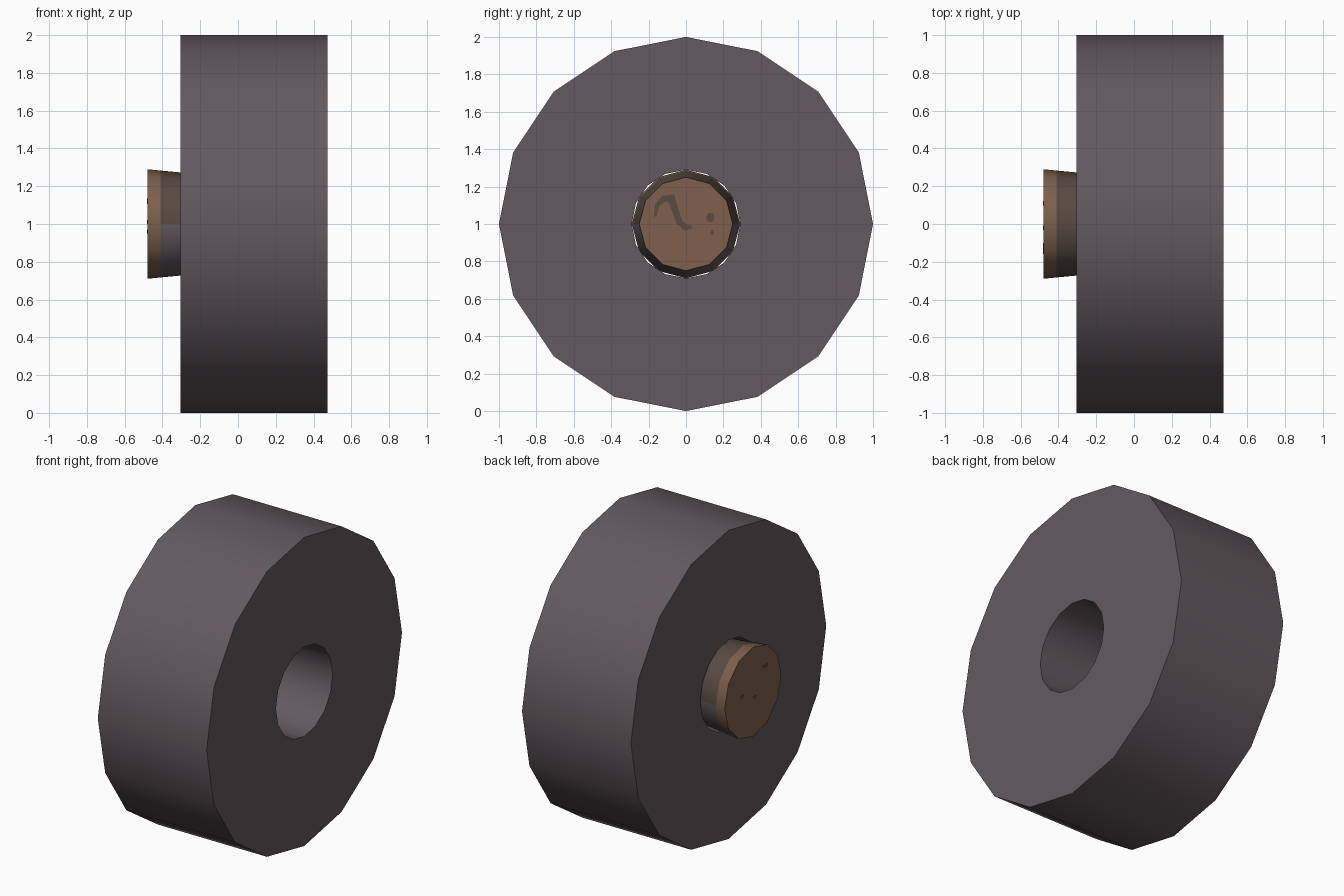
import bpy, bmesh, math
from mathutils import Vector

if "Cube" in bpy.data.objects:
    bpy.data.objects.remove(bpy.data.objects["Cube"])


def material(name, rgb):
    m = bpy.data.materials.new(name)
    m.diffuse_color = (*rgb, 1)
    m.use_nodes = True
    m.node_tree.nodes["Principled BSDF"].inputs["Base Color"].default_value = m.diffuse_color
    return m


GREY = material("charcoal grey", (0.125, 0.102, 0.115))
BROWN = material("worn brown", (0.210, 0.118, 0.073))
DARK = material("dark brown", (0.100, 0.070, 0.055))


def finish(bm, name, mats, angle=None):
    me = bpy.data.meshes.new(name)
    bm.to_mesh(me)
    bm.free()
    for m in mats:
        me.materials.append(m)
    ob = bpy.data.objects.new(name, me)
    bpy.context.collection.objects.link(ob)
    if angle:
        bpy.ops.object.select_all(action='DESELECT')
        ob.select_set(True)
        bpy.context.view_layer.objects.active = ob
        bpy.ops.object.shade_smooth_by_angle(angle=math.radians(angle))
    return ob


def ring(bm, x, r, n):
    return [bm.verts.new((x, r * math.cos(2 * math.pi * i / n),
                          1 + r * math.sin(2 * math.pi * i / n))) for i in range(n)]


def bridge(bm, a, b):
    n = len(a)
    return [bm.faces.new((a[i], a[(i + 1) % n], b[(i + 1) % n], b[i])) for i in range(n)]


# Wheel: 16-sided ring with a through hole
bm = bmesh.new()
profile = [(-0.305, 1.0), (0.475, 1.0), (0.475, 0.29), (-0.305, 0.29)]
rings = [ring(bm, x, r, 16) for x, r in profile]
for i in range(4):
    bridge(bm, rings[i], rings[(i + 1) % 4])
bmesh.ops.recalc_face_normals(bm, faces=bm.faces)
finish(bm, "wheel", [GREY], 35)

# Axle plug: tapered 12-sided pin, worn brown at its outer end
bm = bmesh.new()
rings = [ring(bm, x, r, 12) for x, r in
         [(-0.48, 0.29), (-0.41, 0.283), (-0.305, 0.273), (-0.08, 0.25)]]
for i in range(3):
    for f in bridge(bm, rings[i], rings[i + 1]):
        low = f.calc_center_median().z < 0.98
        f.material_index = 0 if i == 0 else (2 if low else 1)
bm.faces.new(rings[0])
bm.faces.new(rings[-1])
bmesh.ops.recalc_face_normals(bm, faces=bm.faces)
finish(bm, "axle_plug", [BROWN, DARK, GREY], 40)


# Worn spots: thin plates on the plug's end caps
def spot(bm, x, y, z, ry, rz):
    bmesh.ops.create_cone(bm, cap_ends=True, segments=8, radius1=1, radius2=1, depth=1)
    bm.verts.ensure_lookup_table()
    for v in bm.verts[-16:]:
        v.co = Vector((x + v.co.z * 0.004, y + v.co.x * ry, z + v.co.y * rz))


bm = bmesh.new()
spot(bm, -0.08, 0.13, 1.035, 0.022, 0.026)
spot(bm, -0.08, 0.14, 0.955, 0.008, 0.015)
spot(bm, -0.48, -0.13, 1.12, 0.03, 0.014)
spot(bm, -0.48, 0.11, 1.01, 0.012, 0.01)
spot(bm, -0.48, -0.02, 0.96, 0.012, 0.01)

# Worn streak: winding strip on the inner cap (y, z, half width)
path = [(-0.165, 1.04, 0.008), (-0.155, 1.10, 0.012), (-0.12, 1.135, 0.018),
        (-0.08, 1.14, 0.025), (-0.06, 1.08, 0.018), (-0.035, 1.01, 0.018),
        (0.0, 0.98, 0.016), (0.03, 0.985, 0.01)]
sides = []
for i, (y, z, w) in enumerate(path):
    p, q = path[max(i - 1, 0)], path[min(i + 1, len(path) - 1)]
    d = Vector((q[0] - p[0], q[1] - p[1])).normalized() * w
    sides.append([bm.verts.new((-0.078, y + s * d.y, z - s * d.x)) for s in (1, -1)])
for a, b in zip(sides, sides[1:]):
    f = bm.faces.new((a[0], b[0], b[1], a[1]))
    f.normal_update()
    if f.normal.x < 0:
        f.normal_flip()
finish(bm, "worn_spots", [DARK])
